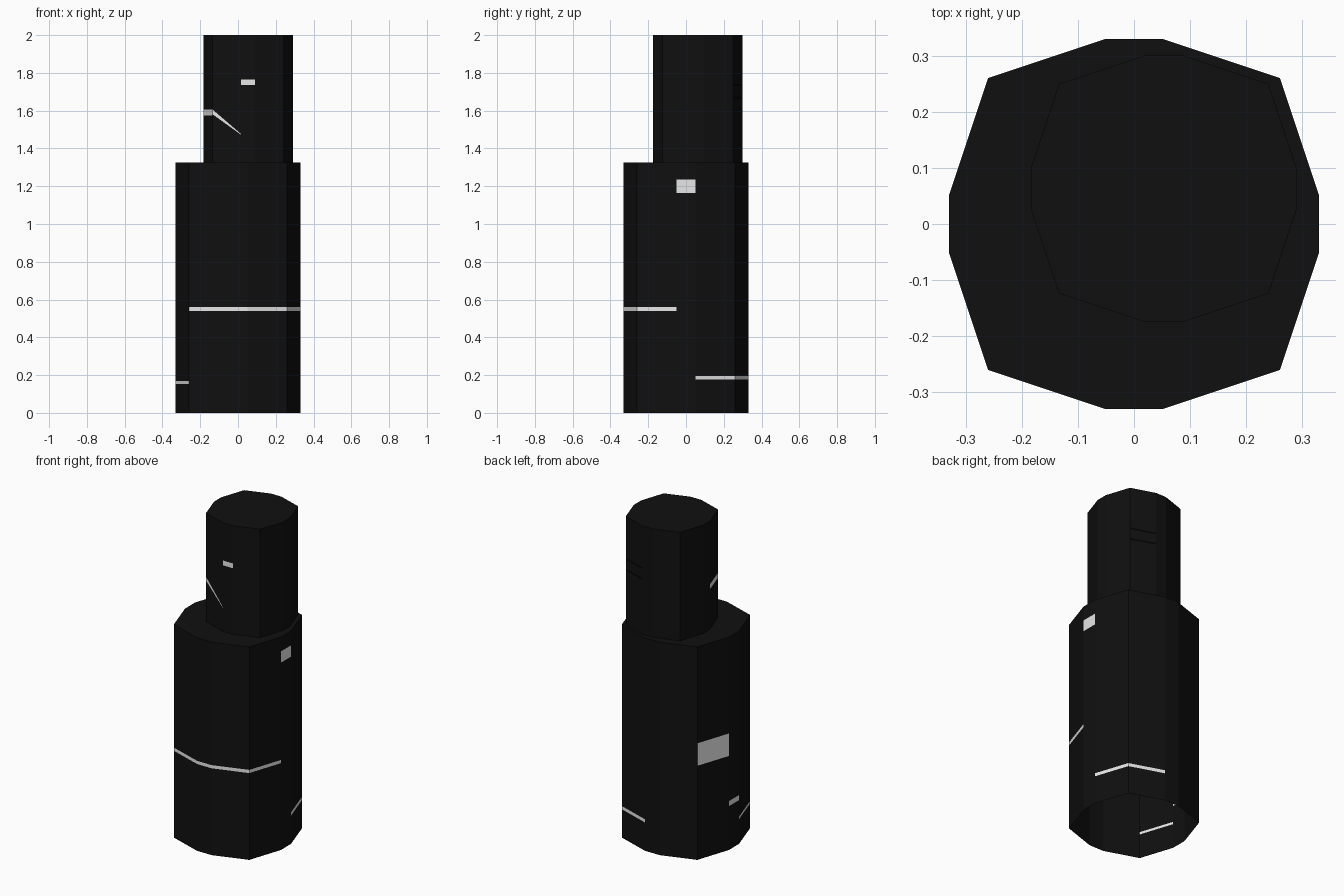
import bpy

if "Cube" in bpy.data.objects:
    bpy.data.objects.remove(bpy.data.objects["Cube"])


def material(name, value):
    m = bpy.data.materials.new(name)
    m.diffuse_color = (value, value, value, 1)
    m.use_nodes = True
    m.node_tree.nodes["Principled BSDF"].inputs["Base Color"].default_value = m.diffuse_color
    return m


MATS = [material("black wall", 0.005), material("pale window", 0.8),
        material("dark slot", 0.001)]


def outline(cx, cy, s):
    """Twelve-sided plan: a narrow flat on each axis, wide bevels between."""
    pts = []
    for c, d in ((1, 0), (0, 1), (-1, 0), (0, -1)):
        for a, b in ((0.33, -0.05), (0.33, 0.05), (0.26, 0.26)):
            pts.append((cx + s * (a * c - b * d), cy + s * (a * d + b * c)))
    return pts


def tower(name, pts, z0, z1, bands):
    """Open-bottomed shell. bands: side -> list of (start low, start high,
    end low, end high, material), ordered by height."""
    verts, faces, mats = [], [], []

    def add(coords, mat):
        n = len(verts)
        verts.extend(coords)
        faces.append(tuple(range(n, n + len(coords))))
        mats.append(mat)

    for i, p in enumerate(pts):
        q = pts[(i + 1) % len(pts)]
        la = lb = z0
        for a0, a1, b0, b1, m in bands.get(i, []) + [(z1, z1, z1, z1, None)]:
            add([(*p, la), (*q, lb), (*q, b0), (*p, a0)], 0)
            if m is not None:
                add([(*p, a0), (*q, b0), (*q, b1), (*p, a1)], m)
            la, lb = a1, b1
    add([(*p, z1) for p in pts], 0)  # roof

    me = bpy.data.meshes.new(name)
    me.from_pydata(verts, [], faces)
    for m in MATS:
        me.materials.append(m)
    for poly, m in zip(me.polygons, mats):
        poly.material_index = m
    ob = bpy.data.objects.new(name, me)
    bpy.context.collection.objects.link(ob)
    return ob


def flat(lo, hi, m=1):
    return (lo, hi, lo, hi, m)


# Sides run counter-clockwise: 0 right flat, 3 back flat, 6 left flat, 9 front flat
front_strip = [flat(0.54, 0.56)]
back_strip = [flat(0.176, 0.196)]
tower("lower_tower", outline(0, 0, 1), 0, 1.325, {
    0: [flat(1.165, 1.235)],
    1: back_strip, 2: back_strip,
    5: [flat(0.585, 0.725)],
    6: [flat(0.272, 0.304)],
    7: [flat(0.154, 0.169)],
    8: front_strip, 9: front_strip, 10: front_strip, 11: front_strip,
})

tower("upper_tower", outline(0.053, 0.063, 0.718), 1.325, 2.0, {
    2: [flat(1.663, 1.675, 2), flat(1.73, 1.742, 2)],
    7: [flat(1.575, 1.605)],
    8: [(1.58, 1.605, 1.472, 1.476, 1)],
    9: [flat(1.735, 1.765)],
})
